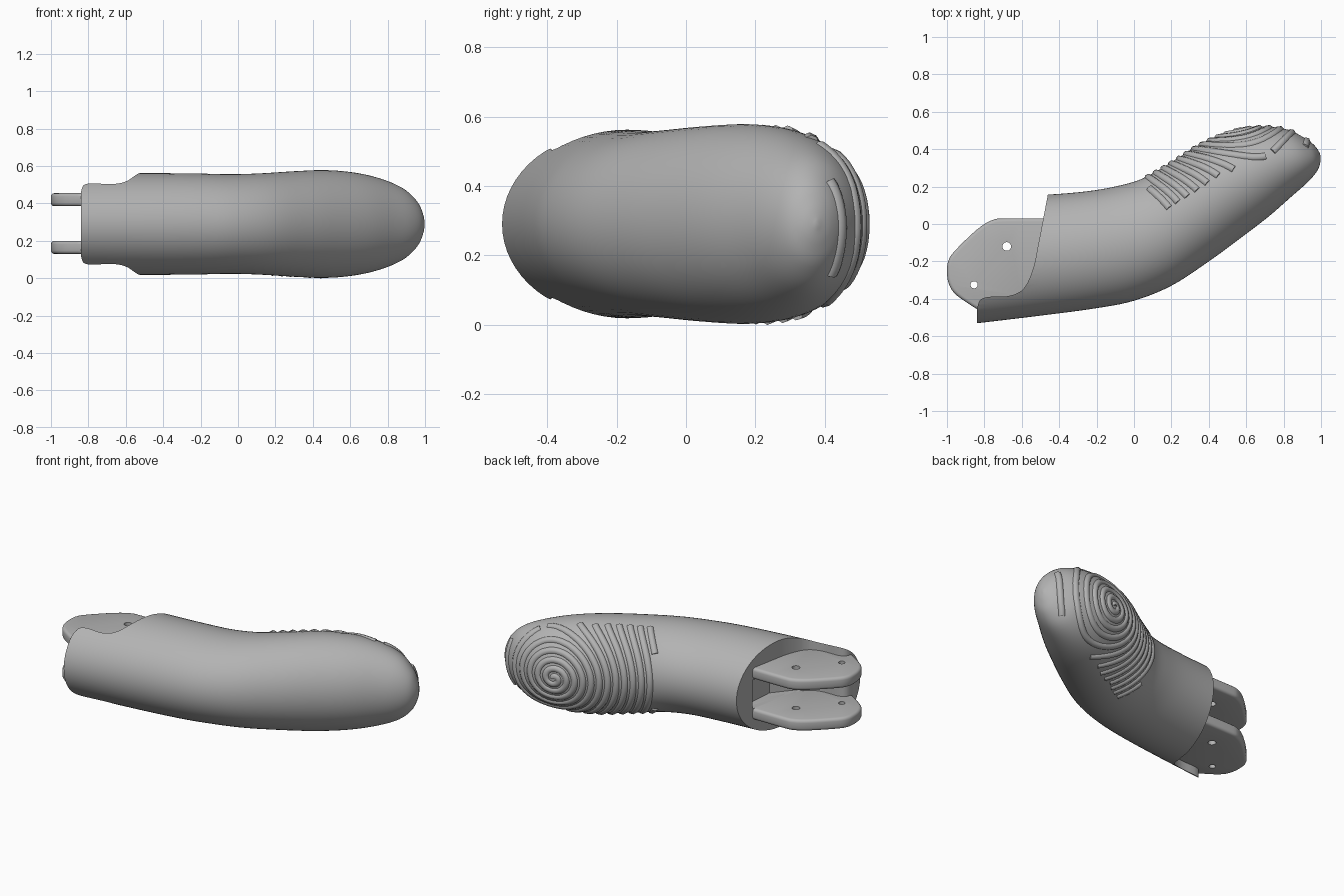
import bpy, bmesh, math
from mathutils import Vector
from mathutils.bvhtree import BVHTree

cube = bpy.data.objects.get("Cube")
if cube:
    bpy.data.objects.remove(cube)

MID = 0.29  # height of the symmetry plane

grey = bpy.data.materials.new("matte grey")
grey.use_nodes = True
grey.diffuse_color = (0.45, 0.45, 0.45, 1)
grey.node_tree.nodes["Principled BSDF"].inputs["Base Color"].default_value = grey.diffuse_color


def make_object(name, bm):
    bmesh.ops.recalc_face_normals(bm, faces=bm.faces)
    mesh = bpy.data.meshes.new(name)
    bm.to_mesh(mesh)
    bm.free()
    mesh.materials.append(grey)
    ob = bpy.data.objects.new(name, mesh)
    bpy.context.collection.objects.link(ob)
    return ob


def prism(name, outline, low, high):
    bm = bmesh.new()
    face = bm.faces.new([bm.verts.new((x, y, low)) for x, y in outline])
    top = bmesh.ops.extrude_face_region(bm, geom=[face])["geom"]
    bmesh.ops.translate(bm, vec=(0, 0, high - low),
                        verts=[v for v in top if isinstance(v, bmesh.types.BMVert)])
    return make_object(name, bm)


def activate(ob):
    bpy.ops.object.select_all(action='DESELECT')
    ob.select_set(True)
    bpy.context.view_layer.objects.active = ob


def subtract(ob, cutter):
    mod = ob.modifiers.new("cut", 'BOOLEAN')
    mod.operation, mod.solver, mod.object = 'DIFFERENCE', 'EXACT', cutter
    activate(ob)
    bpy.ops.object.modifier_apply(modifier=mod.name)
    bpy.data.objects.remove(cutter)


def smooth(ob, degrees=35):
    activate(ob)
    bpy.ops.object.shade_smooth_by_angle(angle=math.radians(degrees))


def spline(rows, steps):
    """Catmull-Rom interpolation through rows of numbers."""
    rows = [Vector(r) for r in rows]
    out = []
    for i in range(len(rows) - 1):
        a, b = rows[max(i - 1, 0)], rows[i]
        c, d = rows[i + 1], rows[min(i + 2, len(rows) - 1)]
        for s in range(steps):
            t = s / steps
            out.append(0.5 * (2 * b + (c - a) * t + (2 * a - 5 * b + 4 * c - d) * t ** 2
                              + (3 * b - a - 3 * c + d) * t ** 3))
    return out + [rows[-1]]


# Finger body: elliptical sections (front x, front y, back x, back y, half height)
SECTIONS = [
    (-0.92, -0.54, -0.92, 0.14, 0.272), (-0.5, -0.49, -0.5, 0.155, 0.272),
    (-0.2, -0.45, -0.25, 0.175, 0.27), (0, -0.41, -0.08, 0.205, 0.266),
    (0.2, -0.33, 0.05, 0.245, 0.271), (0.4, -0.2, 0.2, 0.33, 0.282),
    (0.57, -0.075, 0.36, 0.43, 0.288), (0.72, 0.04, 0.52, 0.495, 0.275),
    (0.84, 0.145, 0.68, 0.52, 0.242), (0.93, 0.225, 0.82, 0.505, 0.192),
    (0.98, 0.285, 0.92, 0.455, 0.125), (0.997, 0.335, 0.965, 0.42, 0.06),
    (0.995, 0.375, 0.99, 0.385, 0.008)]
SIDES = 64
bm = bmesh.new()
rings = []
for fx, fy, bx, by, half in spline(SECTIONS, 5):
    front, back = Vector((fx, fy, MID)), Vector((bx, by, MID))
    ring = []
    for k in range(SIDES):
        a = math.tau * k / SIDES
        p = (front + back) / 2 + (back - front) / 2 * math.cos(a)
        p.z += half * math.sin(a)
        ring.append(bm.verts.new(p))
    rings.append(ring)
for r0, r1 in zip(rings, rings[1:]):
    for k in range(SIDES):
        j = (k + 1) % SIDES
        bm.faces.new((r0[k], r0[j], r1[j], r1[k]))
bm.faces.new(rings[0])
bm.faces.new(rings[-1])
bmesh.ops.recalc_face_normals(bm, faces=bm.faces)
surface = BVHTree.FromBMesh(bm)
body = make_object("finger_body", bm)

# Knuckle end: stepped cut leaving a front guard, and a slot between the plates
curve = spline([(-0.84, -0.46), (-0.825, -0.41), (-0.78, -0.39), (-0.67, -0.385),
                (-0.59, -0.345), (-0.54, -0.24), (-0.51, -0.1), (-0.46, 0.16)], 5)
subtract(body, prism("end_cutter", [(-1.2, 0.45), (-1.2, -0.8), (-0.84, -0.8)]
                     + [tuple(p) for p in curve] + [(-0.41, 0.45)], -0.3, 0.9))
subtract(body, prism("slot_cutter", [(-1, -0.36), (-0.55, -0.33), (-0.44, -0.2),
                                     (-0.42, 0.03), (-1, 0.03)], 0.2, 0.38))
smooth(body)

# Hinge plates with two pin holes each
PLATE = spline([(-0.4, 0.03), (-0.68, 0.03), (-0.76, 0.02), (-0.84, -0.03), (-0.95, -0.135),
                (-0.99, -0.19), (-1, -0.25), (-0.99, -0.32), (-0.95, -0.38), (-0.84, -0.455)], 4)
PLATE = [tuple(p) for p in PLATE] + [(-0.6, -0.4), (-0.4, -0.34)]
for name, low in (("lower_hinge_plate", 0.13), ("upper_hinge_plate", 0.385)):
    plate = prism(name, PLATE, low, low + 0.07)
    bevel = plate.modifiers.new("round", 'BEVEL')
    bevel.width, bevel.segments, bevel.limit_method = 0.018, 3, 'ANGLE'
    bevel.angle_limit = math.radians(50)
    activate(plate)
    bpy.ops.object.modifier_apply(modifier="round")
    for x, y, r in ((-0.68, -0.12, 0.023), (-0.855, -0.325, 0.019)):
        circle = [(x + r * math.cos(math.tau * k / 24), y + r * math.sin(math.tau * k / 24))
                  for k in range(24)]
        subtract(plate, prism("pin_cutter", circle, -0.2, 0.8))
    smooth(plate)

# Spiral grip ridges projected onto the finger pad
along = Vector((0.87, 0.49, 0)).normalized()
outward = Vector((-along.y, along.x, 0))
centre = Vector((0.56, 0.515, MID))
PITCH, RADIUS = 0.048, 0.023
runs, run = [], []
angle = 0.6
while angle < 13 * math.tau:
    r = PITCH * angle / math.tau
    u, w = r * math.cos(angle), r * math.sin(angle)
    hit = None
    if -0.575 < u < 0.29:
        start = centre + along * u + outward * 0.8 + Vector((0, 0, w))
        hit, normal, _, _ = surface.ray_cast(start, -outward)
    if hit and normal.dot(outward) > 0.24:
        run.append(hit - normal * 0.012)
    else:
        runs.append(run)
        run = []
    angle += min(0.2, 0.012 / r)
runs.append(run)

ridges = bpy.data.curves.new("grip_ridges", 'CURVE')
ridges.dimensions = '3D'
ridges.bevel_depth, ridges.bevel_resolution = RADIUS, 2
ridges.use_fill_caps = True
ridges.materials.append(grey)
for run in runs:
    if len(run) > 3:
        line = ridges.splines.new('POLY')
        line.points.add(len(run) - 1)
        for point, p in zip(line.points, run):
            point.co = (*p, 1)
        line.use_smooth = True
ridge_ob = bpy.data.objects.new("grip_ridges", ridges)
bpy.context.collection.objects.link(ridge_ob)
activate(ridge_ob)
bpy.ops.object.convert(target='MESH')
smooth(bpy.context.view_layer.objects.active, 60)
